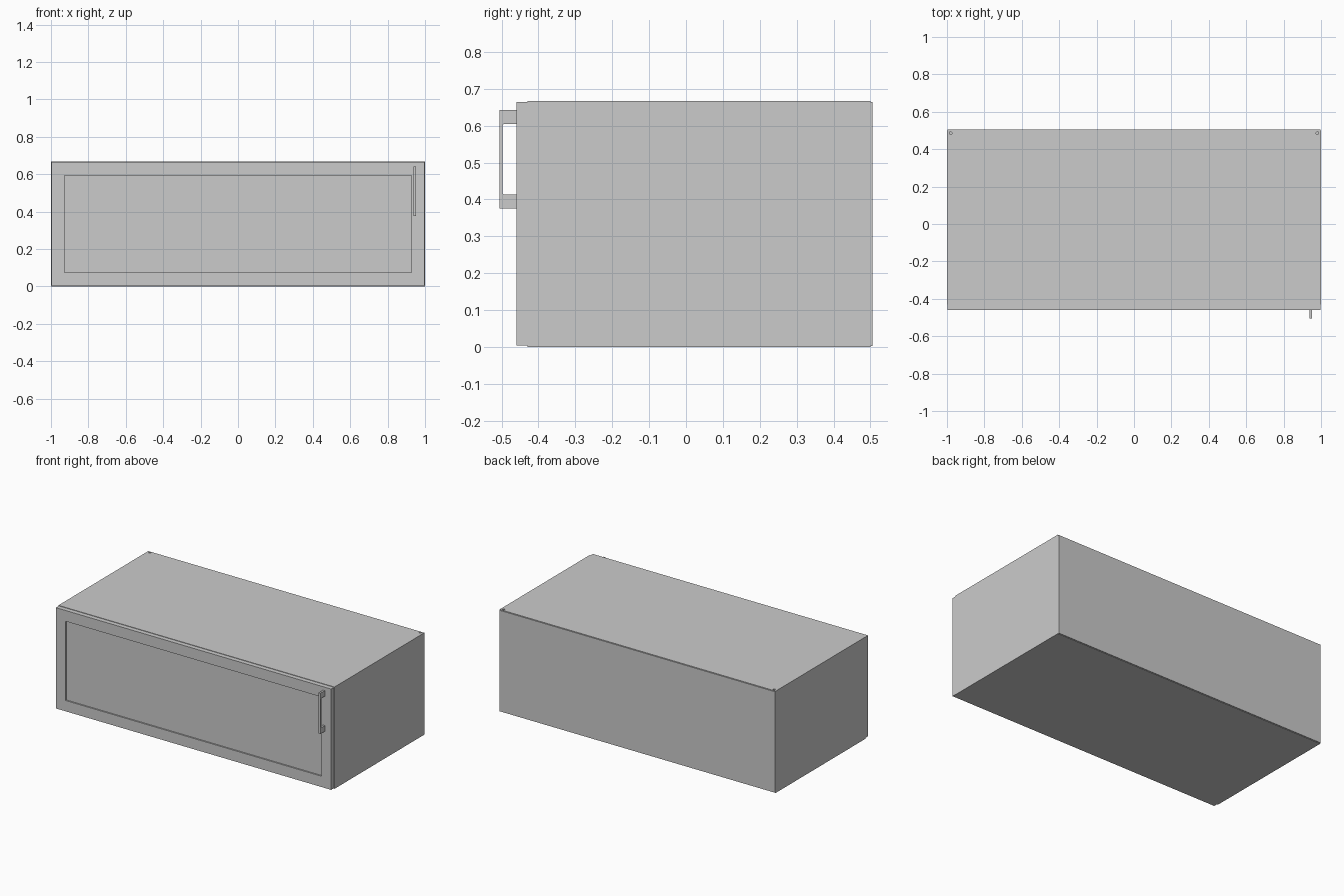
import bpy, bmesh

if "Cube" in bpy.data.objects:
    bpy.data.objects.remove(bpy.data.objects["Cube"])

W, H = 1.0, 0.667          # half width, height
FRONT, BACK = -0.43, 0.50  # carcass depth range
T = 0.032                  # board thickness


def finish(name, bm):
    bmesh.ops.recalc_face_normals(bm, faces=bm.faces)
    me = bpy.data.meshes.new(name)
    bm.to_mesh(me)
    bm.free()
    ob = bpy.data.objects.new(name, me)
    bpy.context.collection.objects.link(ob)
    return ob


def box_bm(lo, hi):
    bm = bmesh.new()
    bmesh.ops.create_cube(bm, size=1)
    for v in bm.verts:
        v.co = [(a + b) / 2 + c * (b - a) for a, b, c in zip(lo, hi, v.co)]
    return bm


def box(name, lo, hi):
    return finish(name, box_bm(lo, hi))


# Carcass boards
box("left_side", (-W, FRONT, 0), (-W + T, BACK, H))
box("right_side", (W - T, FRONT, 0), (W, BACK, H))
box("bottom_board", (-W + T, FRONT, 0), (W - T, BACK, T))
top = box("top_board", (-W + T, FRONT, H - T), (W - T, BACK, H))
box("back_panel", (-W + 0.003, BACK, 0.003), (W - 0.003, 0.505, H - 0.003))

# Small mounting holes in the rear top corners
for name, x in (("left", -0.98), ("right", 0.98)):
    bm = bmesh.new()
    bmesh.ops.create_cone(bm, cap_ends=True, segments=16, radius1=0.007,
                          radius2=0.007, depth=0.03)
    bmesh.ops.translate(bm, verts=bm.verts, vec=(x, 0.486, H))
    cutter = finish(name + "_hole_cutter", bm)
    cutter.hide_render = True
    cutter.hide_set(True)
    side = bpy.data.objects[name + "_side"]
    mod = side.modifiers.new("mounting_hole", 'BOOLEAN')
    mod.operation = 'DIFFERENCE'
    mod.solver = 'EXACT'
    mod.object = cutter

# Door with a recessed centre panel
bm = box_bm((-W + 0.003, -0.46, 0.004), (W - 0.003, FRONT, H - 0.003))
bm.normal_update()
face = min(bm.faces, key=lambda f: f.calc_center_median().y)
bmesh.ops.inset_region(bm, faces=[face], thickness=0.1)
ring = bmesh.ops.extrude_face_region(bm, geom=[face])
bmesh.ops.translate(bm, vec=(0, 0.009, 0),
                    verts=[g for g in ring["geom"] if isinstance(g, bmesh.types.BMVert)])
bmesh.ops.delete(bm, geom=[face], context='FACES')
finish("door", bm)

# Bracket-shaped pull handle: U profile extruded across x
profile = [(-0.46, 0.375), (-0.505, 0.375), (-0.505, 0.642), (-0.46, 0.642),
           (-0.46, 0.605), (-0.494, 0.605), (-0.497, 0.602),
           (-0.497, 0.416), (-0.494, 0.413), (-0.46, 0.413)]
bm = bmesh.new()
f = bm.faces.new([bm.verts.new((0.938, y, z)) for y, z in profile])
ext = bmesh.ops.extrude_face_region(bm, geom=[f])
bmesh.ops.translate(bm, vec=(0.013, 0, 0),
                    verts=[g for g in ext["geom"] if isinstance(g, bmesh.types.BMVert)])
finish("door_handle", bm)
